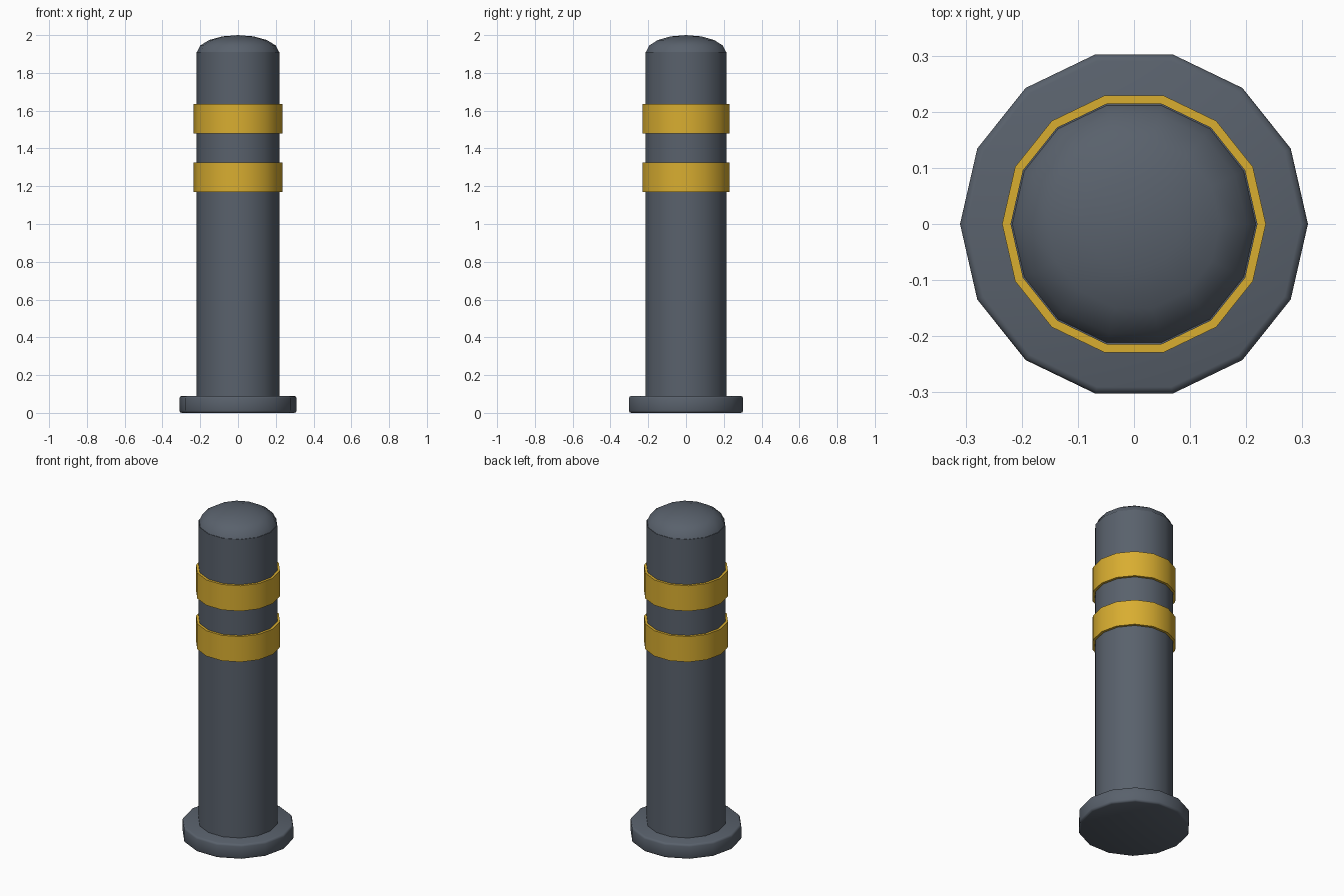
import bpy
import math

if "Cube" in bpy.data.objects:
    bpy.data.objects.remove(bpy.data.objects["Cube"])

SIDES = 14
STEEL = (0.10, 0.12, 0.15, 1)
YELLOW = (0.69, 0.42, 0.03, 1)


def material(name, color):
    mat = bpy.data.materials.new(name)
    mat.diffuse_color = color
    mat.use_nodes = True
    mat.node_tree.nodes["Principled BSDF"].inputs["Base Color"].default_value = mat.diffuse_color
    return mat


def lathe(name, profile, mat, angle=35):
    # Revolve (radius, z) points around z; a zero radius gives a single pole
    verts, rings, faces = [], [], []
    for r, z in profile:
        n = SIDES if r > 0 else 1
        rings.append([len(verts) + i for i in range(n)])
        for i in range(n):
            a = 2 * math.pi * i / SIDES
            verts.append((r * math.cos(a), r * math.sin(a), z))
    for low, high in zip(rings, rings[1:]):
        for i in range(SIDES):
            j = (i + 1) % SIDES
            if len(high) == 1:
                faces.append((low[i], low[j], high[0]))
            else:
                faces.append((low[i], low[j], high[j], high[i]))
    faces.append(rings[0][::-1])
    if len(rings[-1]) > 1:
        faces.append(rings[-1])
    mesh = bpy.data.meshes.new(name)
    mesh.from_pydata(verts, [], faces)
    mesh.materials.append(mat)
    obj = bpy.data.objects.new(name, mesh)
    bpy.context.collection.objects.link(obj)
    bpy.ops.object.select_all(action='DESELECT')
    obj.select_set(True)
    bpy.context.view_layer.objects.active = obj
    bpy.ops.object.shade_smooth_by_angle(angle=math.radians(angle))
    return obj


steel = material("dark_steel", STEEL)
yellow = material("reflective_yellow", YELLOW)

# Base flange with rounded rims
R, H, B = 0.31, 0.09, 0.012
lathe("base_flange", [(R - B, 0), (R - B * 0.3, B * 0.3), (R, B),
                      (R, H - B), (R - B * 0.3, H - B * 0.3), (R - B, H)], steel, 50)

# Post
lathe("post", [(0.22, 0.05), (0.22, 1.91)], steel)

# Shallow domed cap
dome = [(0.217 * math.cos(t), 1.91 + 0.09 * math.sin(t))
        for t in (math.pi / 8 * k for k in range(4))]
lathe("domed_cap", dome + [(0, 2.0)], steel)

# Two warning bands
for name, z in (("lower_band", 1.17), ("upper_band", 1.48)):
    lathe(name, [(0.235, z), (0.235, z + 0.155)], yellow)
